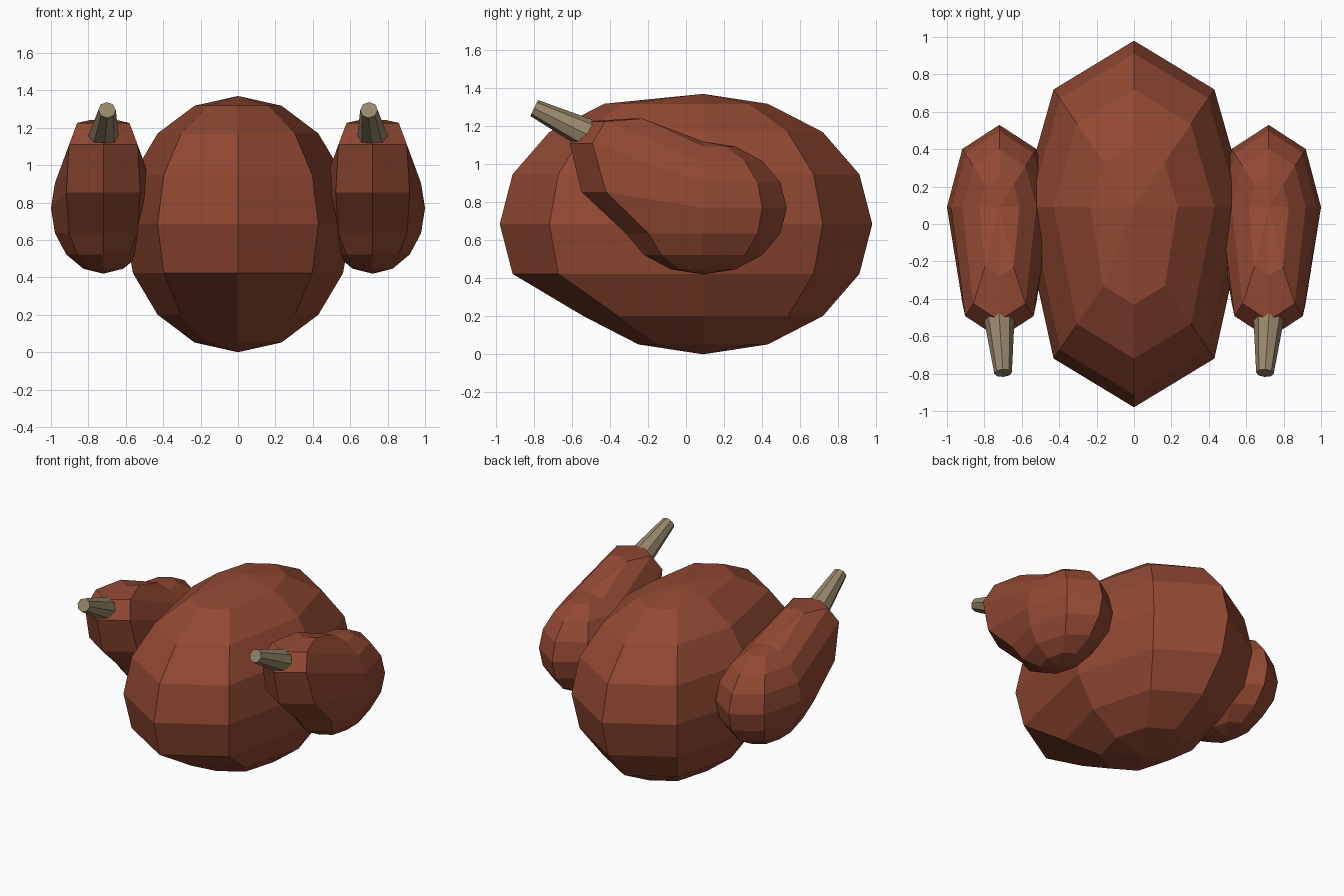
import bpy, bmesh, math
from mathutils import Vector

if "Cube" in bpy.data.objects:
    bpy.data.objects.remove(bpy.data.objects["Cube"])


def material(name, rgb):
    m = bpy.data.materials.new(name)
    m.diffuse_color = (*rgb, 1)
    m.use_nodes = True
    m.node_tree.nodes["Principled BSDF"].inputs["Base Color"].default_value = m.diffuse_color
    return m


SKIN = material("roasted skin", (0.29, 0.066, 0.033))
BONE = material("bone", (0.31, 0.24, 0.145))


def finish(bm, name, mat):
    bmesh.ops.recalc_face_normals(bm, faces=bm.faces)
    me = bpy.data.meshes.new(name)
    bm.to_mesh(me)
    bm.free()
    me.materials.append(mat)
    ob = bpy.data.objects.new(name, me)
    bpy.context.collection.objects.link(ob)
    return ob


def blob(name, centre, radii, pull):
    """Eight-sided low-poly ball; pull(ring) gives the (dy, dz) shift of its
    front vertices, rings counted from the top pole (1) to the bottom (7)."""
    bm = bmesh.new()
    bmesh.ops.create_uvsphere(bm, u_segments=8, v_segments=8, radius=1)
    for v in bm.verts:
        ring = round(math.acos(max(-1, min(1, v.co.z))) / (math.pi / 8))
        dy, dz = pull(ring) if v.co.y < -0.1 else (0, 0)
        v.co = Vector(centre) + Vector([a * b for a, b in zip(v.co, radii)])
        v.co += Vector((0, dy, dz))
    return finish(bm, name, SKIN)


# Body: the breast is pushed forward on all but the lowest rings
blob("body", (0, 0.09, 0.685), (0.608, 0.89, 0.685),
     lambda ring: (-0.18, 0) if ring <= 5 else (0, 0))

# Drumsticks: front upper rings drawn forward and up towards the bone
LEG_PULL = {1: (-0.20, 0.147), 2: (-0.295, 0.208),
            3: (-0.295, 0.206), 4: (-0.20, 0.085)}

for side, label in ((-1, "left"), (1, "right")):
    blob(label + "_drumstick", (side * 0.72, 0.09, 0.77), (0.28, 0.44, 0.35),
         lambda ring: LEG_PULL.get(ring, (0, 0)))

    # Tapered bone end leaning slightly inwards
    start = Vector((side * 0.722, -0.48, 1.14))
    tip = Vector((side * 0.70, -0.797, 1.295))
    axis = tip - start
    bm = bmesh.new()
    bmesh.ops.create_cone(bm, cap_ends=True, segments=8, radius1=0.085,
                          radius2=0.047, depth=axis.length)
    ob = finish(bm, label + "_leg_bone", BONE)
    ob.location = (start + tip) / 2
    ob.rotation_euler = axis.to_track_quat('Z', 'Y').to_euler()
